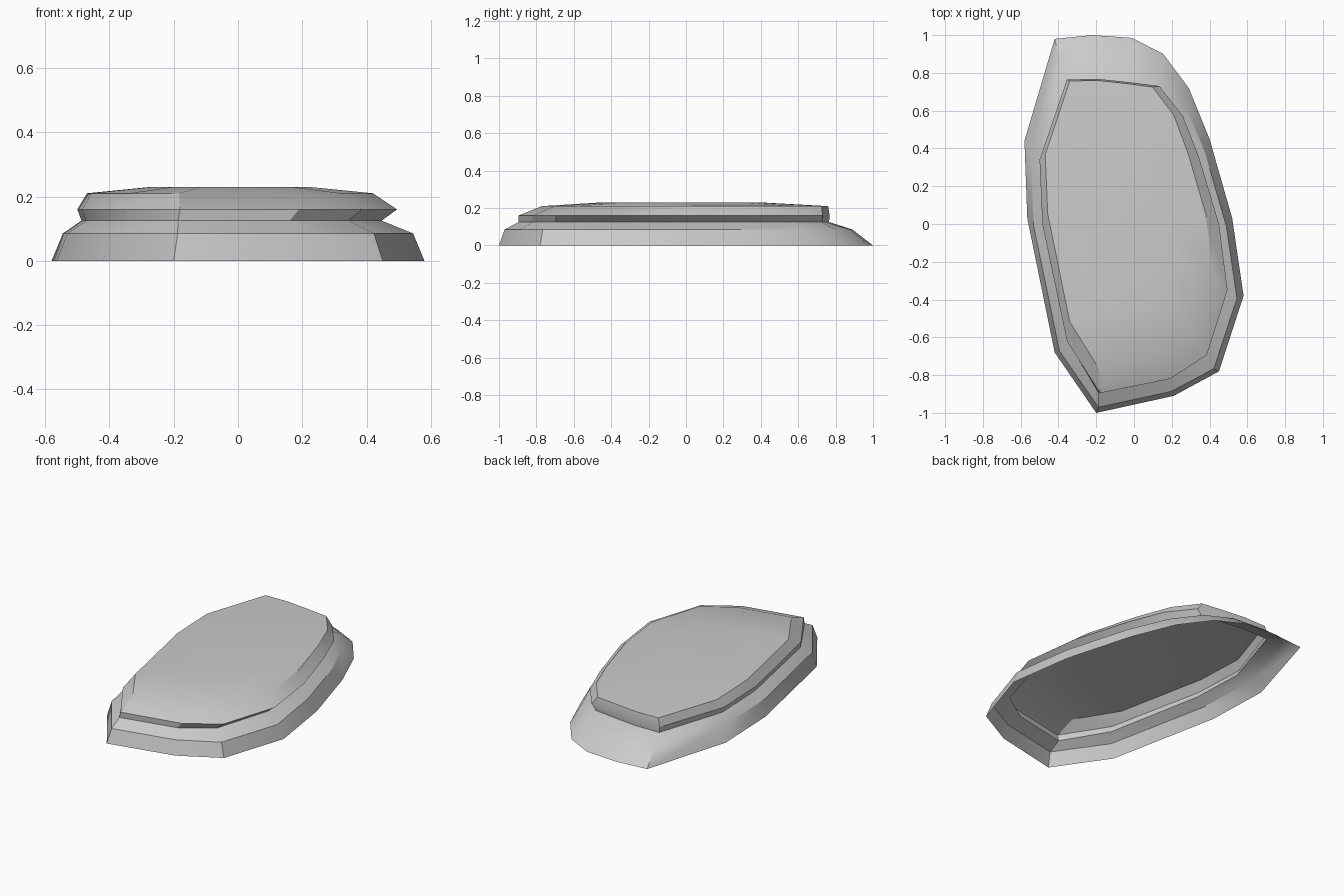
import bpy, bmesh, math

if "Cube" in bpy.data.objects:
    bpy.data.objects.remove(bpy.data.objects["Cube"])

# Plan outlines, clockwise from the back left corner
BASE = [(-.42, .98), (-.22, 1.0), (-.01, .985), (.155, .90), (.29, .72),
        (.40, .45), (.52, .03), (.58, -.38), (.45, -.78), (.21, -.91),
        (-.20, -1.0), (-.42, -.68), (-.565, .03), (-.58, .44)]
CAP = [(-.355, .765), (-.19, .768), (-.02, .75), (.135, .73), (.26, .57),
       (.345, .35), (.45, 0), (.495, -.35), (.385, -.695), (.19, -.82),
       (-.18, -.895), (-.355, -.62), (-.485, 0), (-.50, .34)]


def fit(outline, x0, x1, y0, y1):
    """Stretch an outline to new x and y limits."""
    xs, ys = zip(*outline)

    def remap(v, vals, a, b):
        return a + (v - min(vals)) / (max(vals) - min(vals)) * (b - a)
    return [(remap(x, xs, x0, x1), remap(y, ys, y0, y1)) for x, y in outline]


# Rings from the open underside to the domed top
rings = [
    (BASE, 0.0),                                    # foot
    (fit(BASE, -.545, .545, -.97, .89), .085),      # shoulder
    (fit(CAP, -.487, .447, -.895, .765), .125),     # groove
    (CAP, .16),                                     # cap rim
    (fit(CAP, -.47, .42, -.77, .76), .21),          # bevel
    (fit(CAP, -.27, .22, -.45, .40), .23),          # crown
]

bm = bmesh.new()
loops = [[bm.verts.new((x, y, z)) for x, y in pts] for pts, z in rings]
n = len(BASE)
for lo, hi in zip(loops, loops[1:]):
    for i in range(n):
        j = (i + 1) % n
        bm.faces.new((lo[j], lo[i], hi[i], hi[j]))
bm.faces.new(loops[-1][::-1])

mesh = bpy.data.meshes.new("stepped_slab")
bm.to_mesh(mesh)
bm.free()
slab = bpy.data.objects.new("stepped_slab", mesh)
bpy.context.collection.objects.link(slab)
bpy.context.view_layer.objects.active = slab
slab.select_set(True)
bpy.ops.object.shade_smooth_by_angle(angle=math.radians(30))
